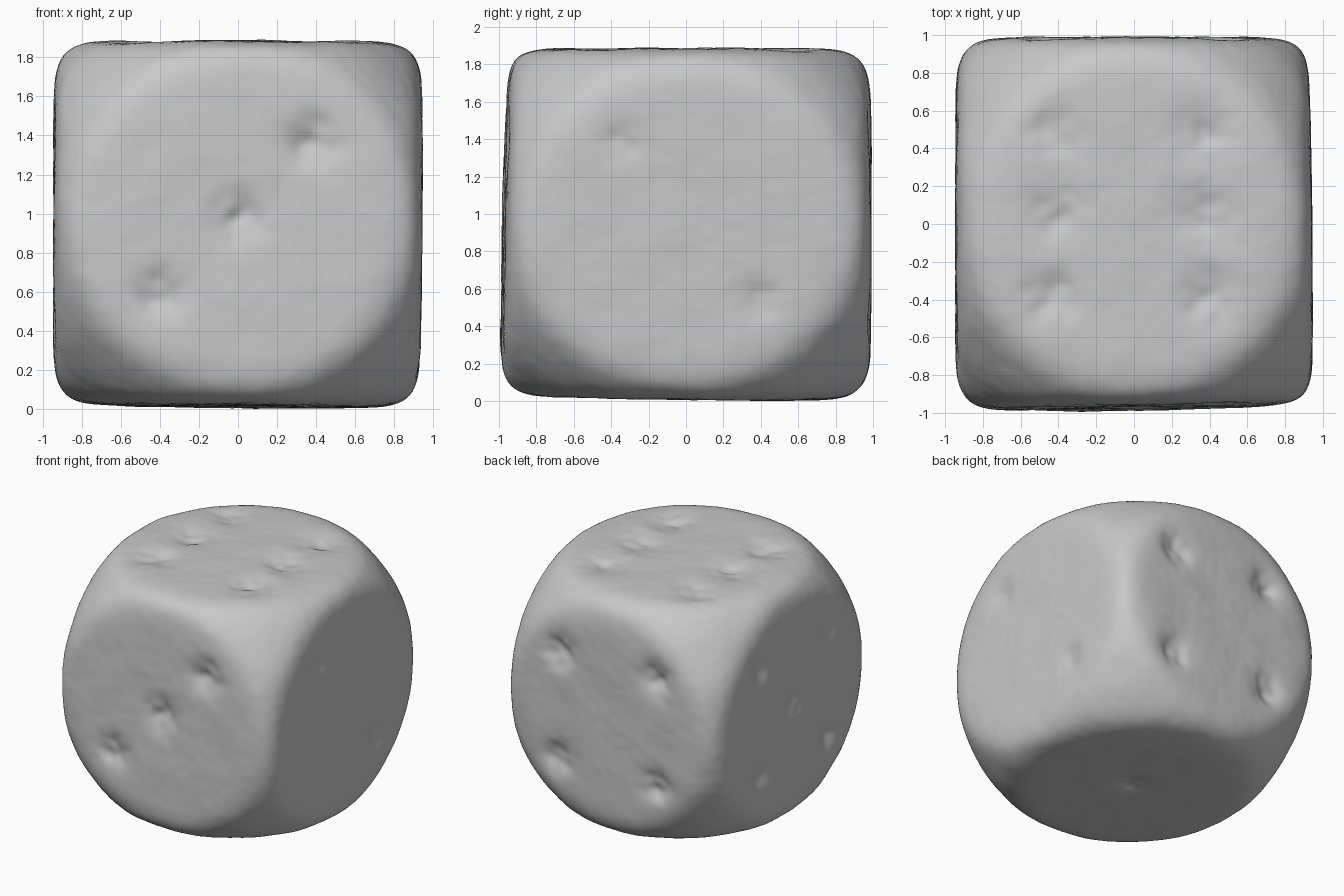
import bpy, bmesh, math
from mathutils import Vector, noise

if "Cube" in bpy.data.objects:
    bpy.data.objects.remove(bpy.data.objects["Cube"], do_unlink=True)

BALL = Vector((1.265, 1.325, 1.258))   # slightly long ball that rounds the corners
SOFT = 28                              # lower blends sides and ball more softly
CUTS = 79

# Six slightly tilted sides: normal and distance from the centre
SIDES = {
    "front": (Vector((0.018, -1, 0.025)), 0.974),
    "back": (Vector((0, 1, 0)), 0.991),
    "right": (Vector((1, 0.012, -0.008)), 0.938),
    "left": (Vector((-1, 0, 0)), 0.946),
    "top": (Vector((0, 0, 1)), 0.938),
    "bottom": (Vector((-0.008, -0.012, -1)), 0.938),
}

# Pips of each side: the two in-plane coordinates, depth and width
FOUR = [(a, b) for a in (-0.42, 0.42) for b in (-0.42, 0.42)]
PIPS = {
    "front": ([(0.38, 0.42), (0, 0.03), (-0.4, -0.36)], 0.05, 0.085),
    "back": (FOUR, 0.055, 0.08),
    "right": ([(-0.35, 0.44), (0.4, -0.4)], 0.03, 0.07),
    "left": (FOUR + [(0, 0)], 0.03, 0.07),
    "top": ([(a, b) for a in (-0.43, 0.38) for b in (-0.39, 0.05, 0.48)], 0.035, 0.1),
    "bottom": ([(0, 0)], 0.03, 0.08),
}


def pip_centre(side, a, b):
    """Place a pip's two coordinates on the plane of its side."""
    normal, dist = SIDES[side]
    axis = max(range(3), key=lambda i: abs(normal[i]))
    p = [a, b]
    p.insert(axis, 0)
    p = Vector(p)
    p[axis] = (dist - normal.dot(p)) / normal[axis]
    return p


dents = [(pip_centre(side, a, b), SIDES[side][0], depth, width)
         for side, (spots, depth, width) in PIPS.items() for a, b in spots]


def surface(u):
    """Softly blended intersection of the six sides and the ball."""
    total = Vector([u[i] / BALL[i] for i in range(3)]).length ** SOFT
    for normal, dist in SIDES.values():
        total += max(u.dot(normal) / dist, 0) ** SOFT
    p = u * total ** (-1 / SOFT)
    # Worn, hand-shaped unevenness
    p = p + u * (0.006 * noise.noise(p * 4) + 0.002 * noise.noise(p * 14))
    # Pressed pips with uneven rims
    offset = Vector()
    for centre, normal, depth, width in dents:
        d = (p - centre).length / width
        if d < 4:
            rough = 1 + 0.5 * noise.noise(p * 11)
            offset -= normal * depth * rough * math.exp(-d * d / 2)
    return p + offset


# Die body: gridded cube pushed onto the blended surface
bm = bmesh.new()
bmesh.ops.create_cube(bm, size=2)
bmesh.ops.subdivide_edges(bm, edges=bm.edges[:], cuts=CUTS, use_grid_fill=True)
for v in bm.verts:
    u = Vector([math.tan(c * math.pi / 4) for c in v.co]).normalized()
    v.co = surface(u)

# Centre it and stand it on the ground
low = Vector([min(v.co[i] for v in bm.verts) for i in range(3)])
high = Vector([max(v.co[i] for v in bm.verts) for i in range(3)])
middle = (low + high) / 2
middle.z = low.z
bmesh.ops.translate(bm, verts=bm.verts[:], vec=-middle)

mesh = bpy.data.meshes.new("die_body")
bm.to_mesh(mesh)
bm.free()
body = bpy.data.objects.new("die_body", mesh)
bpy.context.collection.objects.link(body)
for poly in mesh.polygons:
    poly.use_smooth = True

# Plain grey colour
grey = bpy.data.materials.new("plain_grey")
grey.use_nodes = True
grey.diffuse_color = (0.58, 0.58, 0.58, 1)
bsdf = grey.node_tree.nodes["Principled BSDF"]
bsdf.inputs["Base Color"].default_value = (0.58, 0.58, 0.58, 1)
bsdf.inputs["Roughness"].default_value = 0.7
mesh.materials.append(grey)
